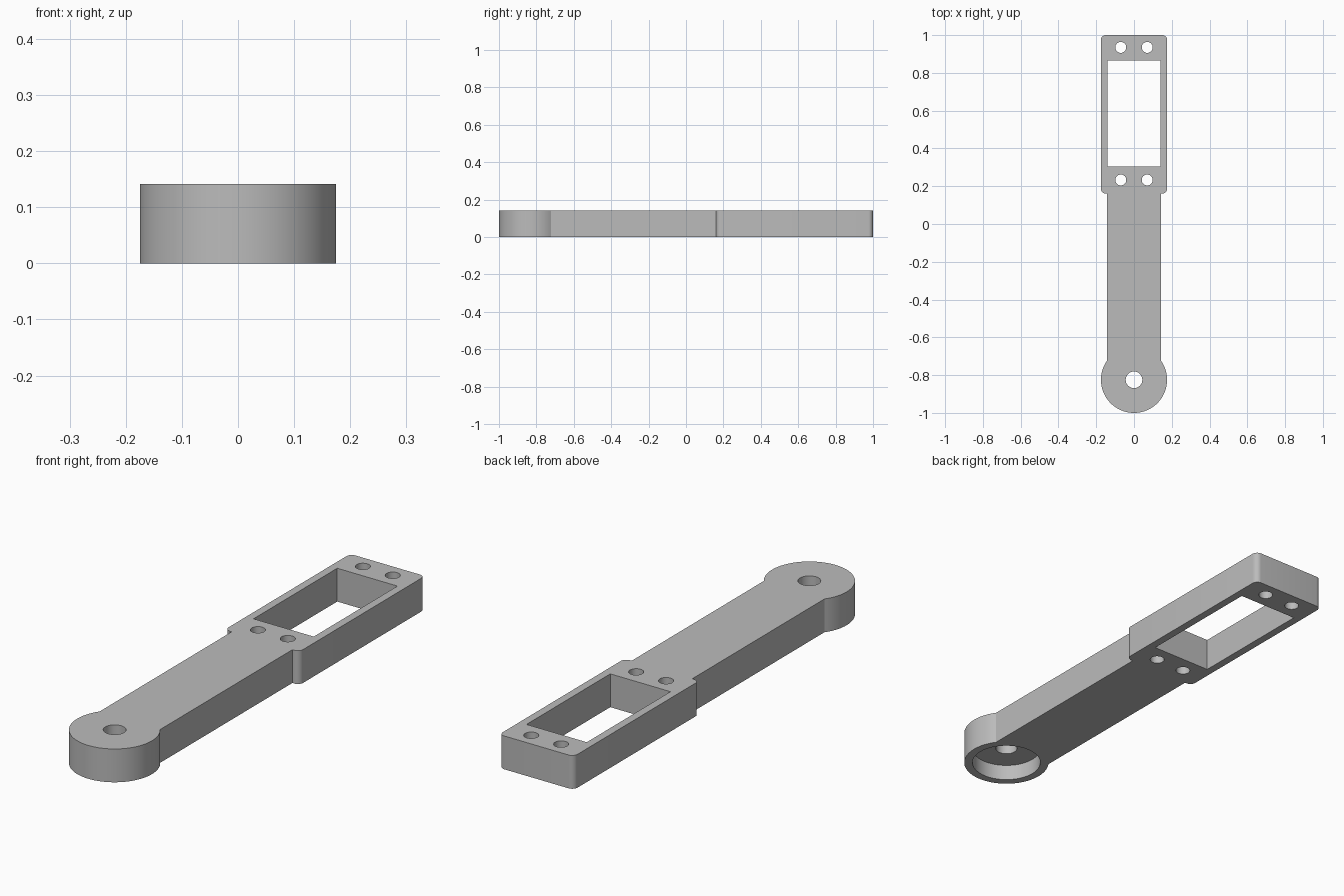
import bpy, bmesh
from math import sin, cos, pi, asin, sqrt, radians

cube = bpy.data.objects.get("Cube")
if cube:
    bpy.data.objects.remove(cube, do_unlink=True)

HEIGHT = 0.141
HALF_FRAME, HALF_ARM = 0.175, 0.142   # half widths
FRAME_START, CORNER = 0.161, 0.025    # front edge of frame, corner radius
HUB_Y, HUB_R = -0.825, 0.175

grey = bpy.data.materials.new("mid grey")
grey.use_nodes = True
grey.diffuse_color = (0.5, 0.5, 0.5, 1)
grey.node_tree.nodes["Principled BSDF"].inputs["Base Color"].default_value = (0.5, 0.5, 0.5, 1)


def arc(cx, cy, r, start, end, steps):
    angles = [start + (end - start) * i / steps for i in range(steps + 1)]
    return [(cx + r * cos(a), cy + r * sin(a)) for a in angles]


def prism(name, outline, z0, z1):
    """Extrude a flat outline from z0 up to z1."""
    bm = bmesh.new()
    face = bm.faces.new([bm.verts.new((x, y, z0)) for x, y in outline])
    top = bmesh.ops.extrude_face_region(bm, geom=[face])["geom"]
    verts = [v for v in top if isinstance(v, bmesh.types.BMVert)]
    bmesh.ops.translate(bm, verts=verts, vec=(0, 0, z1 - z0))
    bmesh.ops.recalc_face_normals(bm, faces=bm.faces)
    mesh = bpy.data.meshes.new(name)
    bm.to_mesh(mesh)
    bm.free()
    mesh.materials.append(grey)
    obj = bpy.data.objects.new(name, mesh)
    bpy.context.collection.objects.link(obj)
    return obj


def cut(target, outline, z0=-0.1, z1=HEIGHT + 0.1):
    """Subtract a prism from the target and discard the cutter."""
    cutter = prism("cutter", outline, z0, z1)
    cutter.hide_render = True
    mod = target.modifiers.new("cut", "BOOLEAN")
    mod.operation, mod.solver, mod.object = "DIFFERENCE", "EXACT", cutter
    bpy.context.view_layer.objects.active = target
    bpy.ops.object.modifier_apply(modifier=mod.name)
    bpy.data.objects.remove(cutter, do_unlink=True)


def circle(x, y, r, sides=32):
    return arc(x, y, r, 0, 2 * pi, sides)[:-1]


# Right half of the outline: hub, straight arm, wider rounded frame
meet = asin(sqrt(HUB_R ** 2 - HALF_ARM ** 2) / HUB_R)
inset = HALF_FRAME - CORNER
half = arc(0, HUB_Y, HUB_R, -pi / 2, meet, 36)
half.append((HALF_ARM, FRAME_START))
half += arc(inset, FRAME_START + CORNER, CORNER, -pi / 2, 0, 8)
half += arc(inset, 1 - CORNER, CORNER, 0, pi / 2, 8)
outline = half + [(-x, y) for x, y in reversed(half[1:])]
arm = prism("servo_arm", outline, 0, HEIGHT)

# Rectangular window in the frame
cut(arm, [(-0.141, 0.305), (0.141, 0.305), (0.141, 0.865), (-0.141, 0.865)])

# Four screw holes
for x in (-0.07, 0.07):
    for y in (0.233, 0.935):
        cut(arm, circle(x, y, 0.029))

# Hub shaft hole and the wide recess underneath it
cut(arm, circle(0, HUB_Y, 0.044))
cut(arm, circle(0, HUB_Y, 0.141, 64), z1=0.068)

# Smooth curved walls, keep the rims crisp
bpy.ops.object.select_all(action="DESELECT")
arm.select_set(True)
bpy.context.view_layer.objects.active = arm
bpy.ops.object.shade_smooth_by_angle(angle=radians(30))
